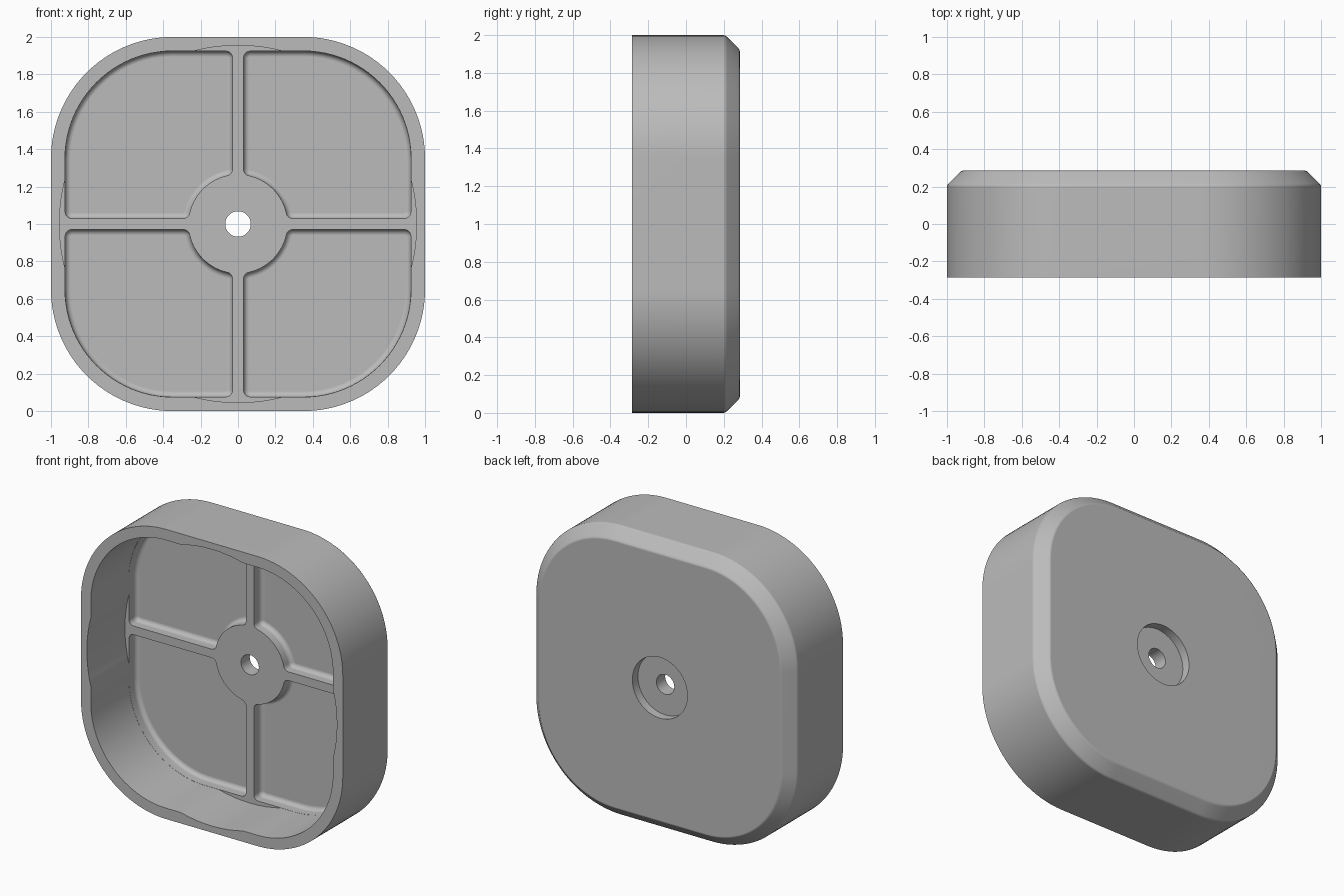
import bpy, bmesh
from math import sin, cos, pi, sqrt, atan2, radians

cube = bpy.data.objects.get("Cube")
if cube:
    bpy.data.objects.remove(cube, do_unlink=True)

# Main sizes
FRONT, BACK = -0.285, 0.285
RIB_TOP, FLOOR = 0.13, 0.21
HALF, CORNER, WALL = 1.0, 0.65, 0.075
RIB, BOSS, ROUND, FILLET = 0.03, 0.265, 0.035, 0.03

grey = bpy.data.materials.new("plain grey")
grey.use_nodes = True
colour = (0.5, 0.5, 0.5, 1)
grey.diffuse_color = colour
grey.node_tree.nodes["Principled BSDF"].inputs["Base Color"].default_value = colour


def arc(cx, cz, r, start, end, steps):
    return [(cx + r * cos(start + (end - start) * i / steps),
             cz + r * sin(start + (end - start) * i / steps)) for i in range(steps + 1)]


def circle(r, steps=96):
    return arc(0, 0, r, 0, 2 * pi, steps)[:-1]


def rounded_square(inset):
    c = HALF - CORNER
    pts = []
    for k, (sx, sz) in enumerate([(1, 1), (-1, 1), (-1, -1), (1, -1)]):
        pts += arc(sx * c, sz * c, CORNER - inset, k * pi / 2, (k + 1) * pi / 2, 24)
    return pts


def pocket(d, quarter):
    """Quarter floor pocket between ribs, boss and wall, shrunk by d."""
    w, e = HALF - WALL - 0.001, RIB + ROUND
    c, rc = HALF - CORNER, w - HALF + CORNER
    s = sqrt((BOSS + ROUND) ** 2 - e ** 2)
    t = atan2(s, e)
    r = ROUND - d
    pts = arc(w - ROUND, e, r, -pi / 2, 0, 6)
    pts += arc(c, c, rc - d, 0, pi / 2, 24)
    pts += arc(e, w - ROUND, r, pi / 2, pi, 6)
    pts += arc(e, s, r, pi, pi + t, 6)
    pts += arc(0, 0, BOSS + d, t, pi / 2 - t, 16)
    pts += arc(s, e, r, 1.5 * pi - t, 1.5 * pi, 6)
    for _ in range(quarter):
        pts = [(-z, x) for x, z in pts]
    return pts


def loft(name, rings):
    """Closed solid through outlines given as (y, points)."""
    bm = bmesh.new()
    loops = [[bm.verts.new((x, y, z + HALF)) for x, z in pts] for y, pts in rings]
    for a, b in zip(loops, loops[1:]):
        for i in range(len(a)):
            j = (i + 1) % len(a)
            bm.faces.new((a[i], a[j], b[j], b[i]))
    bm.faces.new(loops[0])
    bm.faces.new(loops[-1])
    bmesh.ops.recalc_face_normals(bm, faces=bm.faces)
    mesh = bpy.data.meshes.new(name)
    bm.to_mesh(mesh)
    bm.free()
    mesh.materials.append(grey)
    obj = bpy.data.objects.new(name, mesh)
    bpy.context.collection.objects.link(obj)
    return obj


# Outer body with a softened chamfer round the back
profile = [(0, FRONT), (0, 0.2), (0.003, 0.209), (0.009, 0.217),
           (0.068, 0.276), (0.076, 0.282), (0.085, BACK)]
body = loft("housing", [(y, rounded_square(d)) for d, y in profile])

# Cavity, round seat, through hole and rear counterbore
cutters = [
    loft("cavity_cutter", [(-0.4, rounded_square(WALL)), (RIB_TOP, rounded_square(WALL))]),
    loft("seat_cutter", [(-0.4, circle(0.955)), (RIB_TOP, circle(0.955))]),
    loft("hole_cutter", [(-0.4, circle(0.068, 48)), (0.4, circle(0.068, 48))]),
    loft("counterbore_cutter", [(0.225, circle(0.21)), (0.4, circle(0.21))]),
]

# Four floor pockets leave the ribs and the boss standing
for q in range(4):
    rings = [(0.05, pocket(0, q))]
    for i in range(6):
        a = i * pi / 10
        rings.append((FLOOR - FILLET + FILLET * sin(a), pocket(FILLET * (1 - cos(a)), q)))
    cutters.append(loft("pocket_cutter", rings))

bpy.ops.object.select_all(action="DESELECT")
bpy.context.view_layer.objects.active = body
body.select_set(True)
for cutter in cutters:
    cutter.hide_render = True
    mod = body.modifiers.new("cut", "BOOLEAN")
    mod.operation = "DIFFERENCE"
    mod.solver = "EXACT"
    mod.object = cutter
    bpy.ops.object.modifier_apply(modifier=mod.name)
    bpy.data.objects.remove(cutter, do_unlink=True)

# Smooth curves, crisp edges
bpy.ops.object.shade_smooth_by_angle(angle=radians(32))
weighted = body.modifiers.new("even shading", "WEIGHTED_NORMAL")
weighted.keep_sharp = True
